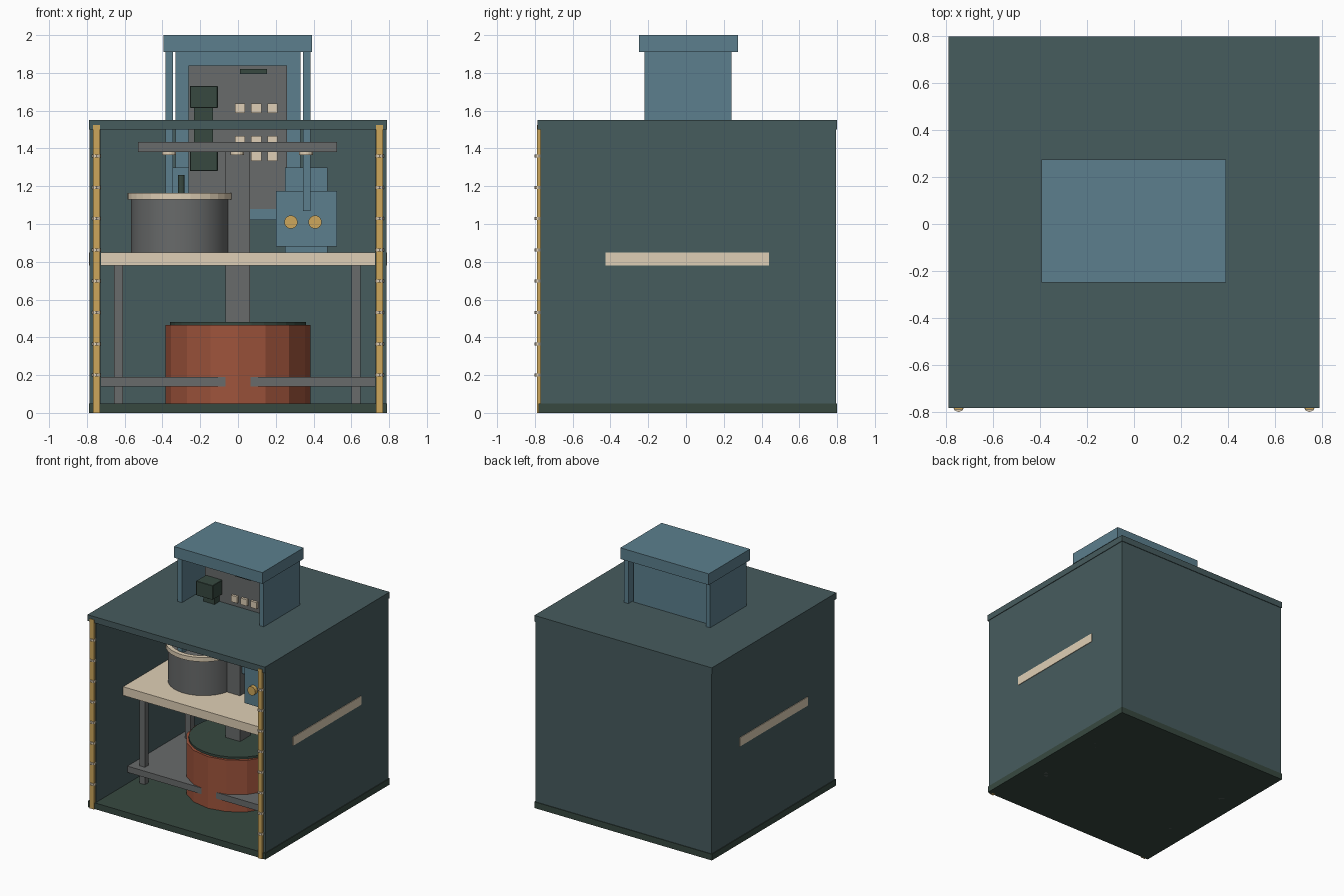
import bpy, math

if "Cube" in bpy.data.objects:
    bpy.data.objects.remove(bpy.data.objects["Cube"])


def mat(name, rgb):
    m = bpy.data.materials.new(name)
    lin = [(c / 255) ** 2.2 for c in rgb]
    m.diffuse_color = (*lin, 1)
    m.use_nodes = True
    m.node_tree.nodes["Principled BSDF"].inputs["Base Color"].default_value = m.diffuse_color
    return m


WALL = mat("slate", (72, 92, 94))
BASE = mat("dark_green", (58, 74, 66))
BLUE = mat("steel_blue", (92, 126, 140))
GOLD = mat("brass", (204, 166, 92))
CREAM = mat("cream", (222, 206, 180))
GREY = mat("grey", (104, 106, 106))
RED = mat("rust_red", (156, 84, 62))


def box(name, x, y, z, m):
    """Box from (min, max) ranges."""
    r = (x, y, z)
    bpy.ops.mesh.primitive_cube_add(size=1, location=[(a + b) / 2 for a, b in r])
    o = bpy.context.object
    o.name = name
    o.scale = [b - a for a, b in r]
    o.data.materials.append(m)
    return o


def cyl(name, c, r, z0, z1, m, n=24):
    """Upright cylinder between two heights."""
    bpy.ops.mesh.primitive_cylinder_add(vertices=n, radius=r, depth=z1 - z0,
                                        location=(c[0], c[1], (z0 + z1) / 2))
    o = bpy.context.object
    o.name = name
    o.data.materials.append(m)
    return o


def lathe(name, c, profile, m, n, smooth=False):
    """Revolve (radius, z) points round a vertical axis."""
    k = len(profile)
    verts = [(r * math.cos(2 * math.pi * i / n), r * math.sin(2 * math.pi * i / n), z)
             for i in range(n) for r, z in profile]
    faces = [(i * k + j, (i + 1) % n * k + j, (i + 1) % n * k + (j + 1) % k, i * k + (j + 1) % k)
             for i in range(n) for j in range(k)]
    me = bpy.data.meshes.new(name)
    me.from_pydata(verts, [], faces)
    me.materials.append(m)
    o = bpy.data.objects.new(name, me)
    o.location = (c[0], c[1], 0)
    bpy.context.collection.objects.link(o)
    return o


# Cabinet shell, open at the front
box("base", (-.79, .79), (-.78, .80), (0, .05), BASE)
box("roof", (-.79, .79), (-.785, .80), (1.50, 1.55), WALL)
box("back_wall", (-.785, .785), (.745, .795), (.05, 1.50), WALL)
for s, side in ((-1, "left"), (1, "right")):
    box(side + "_wall", sorted((s * .725, s * .785)), (-.77, .795), (.05, 1.50), WALL)
    # Brass edge strip with studs
    box(side + "_edge_strip", sorted((s * .73, s * .767)), (-.79, -.765), (0, 1.525), GOLD)
    for i in range(8):
        z = .20 + i * .1657
        cyl(side + "_stud", (s * .748, -.778), .024, z - .008, z + .008, CREAM, 8)

# Table through the side walls, legs and lower shelf
box("table_top", (-.79, .79), (-.425, .44), (.78, .85), CREAM)
box("lower_shelf", (-.725, .725), (-.37, .39), (.14, .19), GREY)
for x in (-.633, .625):
    for y in (-.29, .29):
        box("table_leg", (x - .024, x + .024), (y - .024, y + .024), (0, .78), GREY)

# Drum with recessed lid and central column
cyl("drum", (0, 0), .383, .001, .44, RED, 16)
lathe("drum_rim", (0, 0), [(.383, .44), (.383, .465), (.355, .465), (.355, .44)], RED, 16)
cyl("drum_lid", (0, 0), .36, .44, .482, BASE, 32)
box("column", (-.067, .064), (-.065, .065), (.47, 1.40), GREY)

# Pot with pale rim and small fittings
POT = (-.305, 0)
o = cyl("pot", POT, .262, .85, 1.14, GREY, 32)
bpy.ops.object.shade_smooth_by_angle()
lathe("pot_rim", POT, [(.245, 1.13), (.28, 1.13), (.28, 1.165), (.245, 1.165)], CREAM, 32)
cyl("pot_spindle", (-.30, 0), .017, 1.14, 1.26, BASE, 12)
for i in range(3):
    cyl("pot_knob_ring", (-.175, 0), .028, 1.14 + i * .027, 1.158 + i * .027, BASE, 16)
cyl("pot_knob_core", (-.175, 0), .015, 1.14, 1.20, BASE, 12)

# Machine on the right of the table
box("machine_body", (.25, .475), (-.12, .16), (.85, 1.30), BLUE)
box("machine_front", (.20, .525), (-.20, .06), (.88, 1.175), BLUE)
box("machine_arm", (.06, .22), (-.04, .04), (1.02, 1.08), BLUE)
box("left_bracket", (-.345, -.26), (.08, .15), (1.15, 1.30), BLUE)
for x in (.28, .408):
    k = cyl("machine_knob", (x, -.21), .035, 0, .04, GOLD, 24)
    k.location.z = 1.01
    k.rotation_euler.x = math.pi / 2

# Hood rising through the roof
box("hood_cap", (-.395, .392), (-.25, .275), (1.91, 2.0), BLUE)
for s, side in ((-1, "left"), (1, "right")):
    box(side + "_hood_wall", sorted((s * .345, s * .383)), (-.22, .24), (1.07, 1.91), BLUE)
box("hood_back", (-.33, .33), (.14, .195), (1.07, 1.91), BLUE)

# Control panel with slot, buttons and handset
box("control_panel", (-.262, .26), (-.045, .03), (1.08, 1.84), GREY)
box("panel_slot", (.01, .153), (-.055, -.04), (1.795, 1.82), BASE)
for z in (1.36, 1.44, 1.613):
    for x in (.01, .097, .182):
        box("panel_button", (x - .027, x + .027), (-.065, -.04), (z - .026, z + .026), CREAM)
box("handset_grip", (-.232, -.132), (-.11, -.045), (1.38, 1.64), BASE)
for z0, z1 in ((1.28, 1.40), (1.615, 1.73)):
    b = box("handset_end", (-.255, -.107), (-.17, -.045), (z0, z1), BASE)
    bv = b.modifiers.new("soft_corner", 'BEVEL')
    bv.width = .02
    bv.segments = 1

# Upper shelf with small lights beneath
box("upper_shelf", (-.53, .525), (-.30, .32), (1.38, 1.433), GREY)
for x in (-.365, -.004, .36):
    cyl("shelf_light", (x, -.20), .037, 1.365, 1.38, CREAM, 16)
